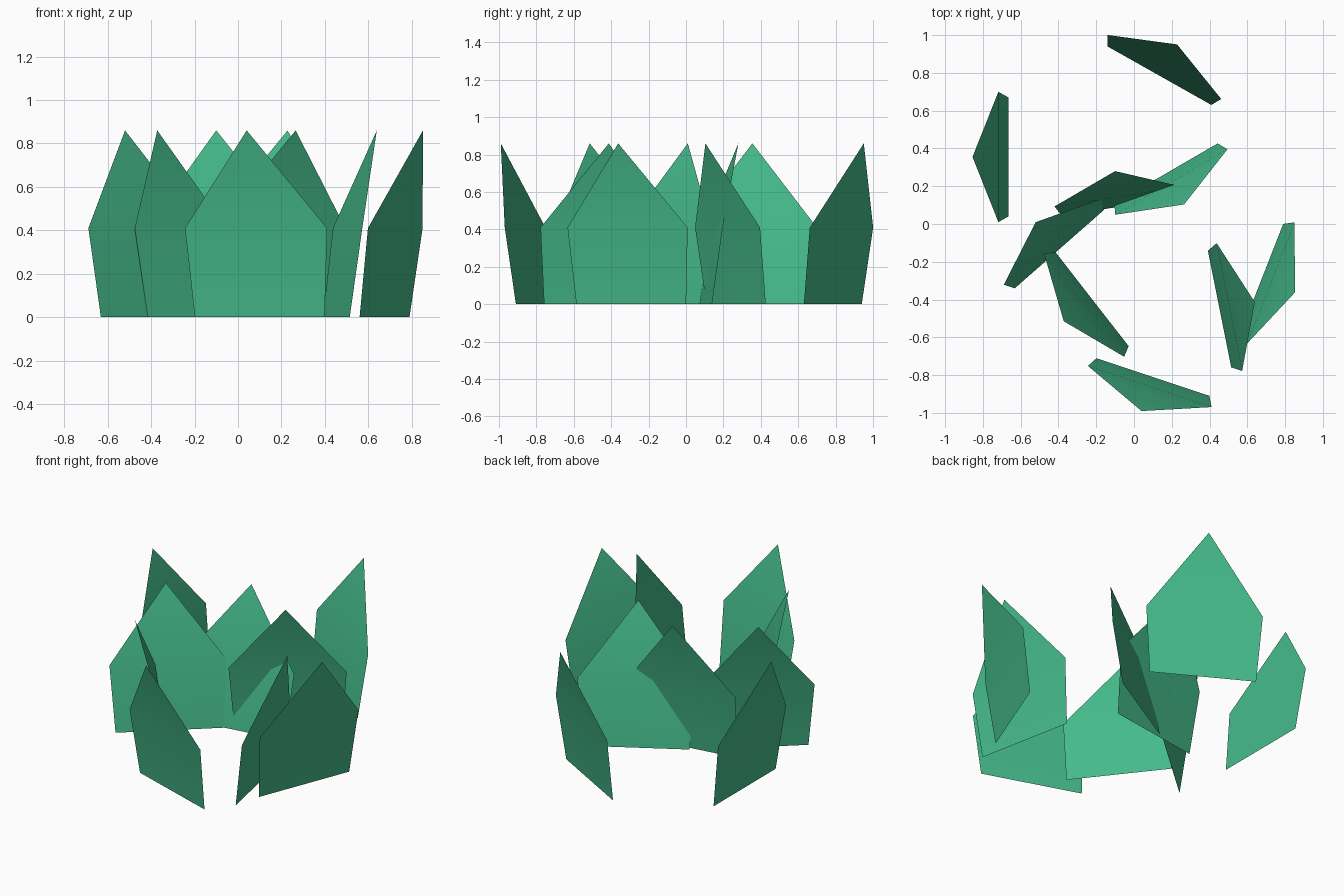
import bpy
import bmesh
from math import radians
from mathutils import Matrix

if "Cube" in bpy.data.objects:
    bpy.data.objects.remove(bpy.data.objects["Cube"])

green = bpy.data.materials.new("grass_green")
green.diffuse_color = (0.06, 0.5, 0.26, 1)
green.use_nodes = True
green.node_tree.nodes["Principled BSDF"].inputs["Base Color"].default_value = green.diffuse_color

# One blade profile: (sideways, outward lean, height)
PROFILE = [(-0.315, 0, 0), (0.315, 0, 0),
           (0.345, 0.053, 0.41), (-0.345, 0.053, 0.41),
           (0, 0.19, 0.86)]

# Where each blade stands: base centre x, y and direction it leans (degrees)
BLADES = [
    (0.135, 0.785, 60.6),
    (-0.665, 0.355, 180),
    (0.10, -0.81, 251.6),
    (-0.222, -0.398, 217.9),
    (-0.395, -0.133, 131.3),
    (-0.072, 0.092, 98.6),
    (0.17, 0.268, -59.8),
    (0.453, -0.45, 11.3),
    (0.675, -0.293, -21.4),
]


def add_blade(index, x, y, lean):
    bm = bmesh.new()
    v = [bm.verts.new((out, side, z)) for side, out, z in PROFILE]
    # Lower panel and pointed tip, both facing outward
    for face in (v[:4], (v[3], v[2], v[4])):
        bm.faces.new(face).smooth = True
    bm.transform(Matrix.Translation((x, y, 0)) @ Matrix.Rotation(radians(lean), 4, 'Z'))
    name = f"grass_blade_{index}"
    mesh = bpy.data.meshes.new(name)
    bm.to_mesh(mesh)
    bm.free()
    mesh.materials.append(green)
    bpy.context.collection.objects.link(bpy.data.objects.new(name, mesh))


for i, blade in enumerate(BLADES, 1):
    add_blade(i, *blade)
